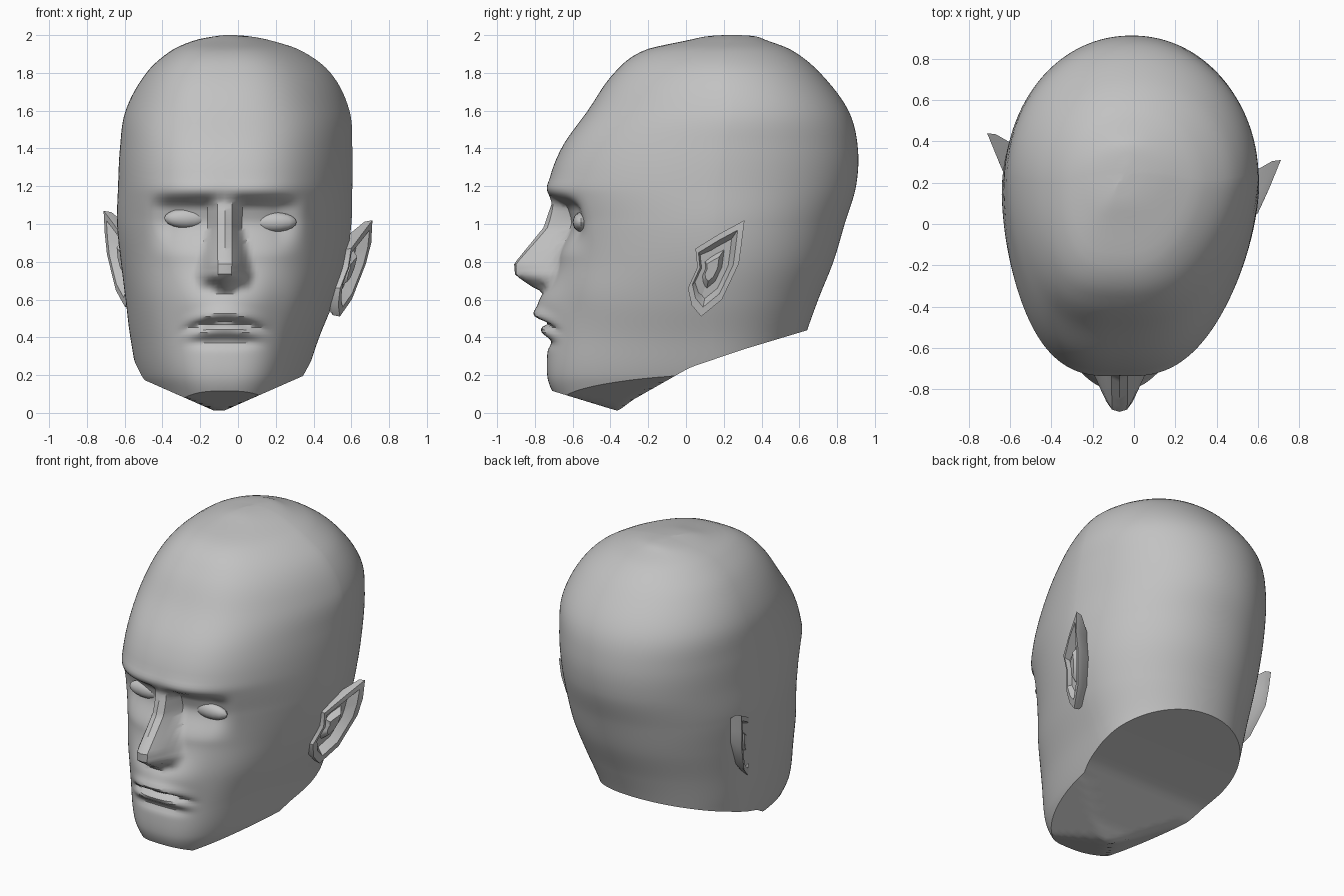
import bpy, bmesh, math

cube = bpy.data.objects.get("Cube")
if cube:
    bpy.data.objects.remove(cube)

grey = bpy.data.materials.new("plain_grey")
grey.use_nodes = True
grey.diffuse_color = (0.54, 0.54, 0.54, 1)
grey.node_tree.nodes["Principled BSDF"].inputs["Base Color"].default_value = (0.54, 0.54, 0.54, 1)

# Skull sections: height, right edge, left edge, front, back
SECTIONS = [
    (0.0, -.44, .28, -.62, .50), (.1, -.48, .31, -.70, .55), (.2, -.53, .36, -.735, .58),
    (.4, -.57, .43, -.73, .63), (.6, -.595, .51, -.73, .70), (.8, -.62, .57, -.68, .78),
    (1.0, -.64, .60, -.68, .84), (1.2, -.635, .605, -.725, .90), (1.4, -.625, .605, -.66, .91),
    (1.6, -.595, .59, -.52, .86), (1.8, -.485, .49, -.38, .71), (1.92, -.35, .33, -.22, .56),
    (1.975, -.22, .16, .02, .42), (1.995, -.11, .05, .12, .36), (2.0, -.05, -.02, .2, .28)]
# Nose ridge: height, depth, half width
NOSE = [(.63, -.74, .1), (.67, -.82, .15), (.73, -.905, .165), (.79, -.91, .15),
        (.98, -.755, .1), (1.14, -.70, .08)]
# Neck cut: depth, height
NECK = [(-.72, .12), (-.36, .01), (-.28, .07), (.02, .24), (.3, .335), (.7, .455)]
COLUMNS, ACROSS = 200, 12
FACE_X = -.07


def lookup(table, key, smooth=False):
    """Interpolate the rows of a table, linearly or with a soft curve."""
    key = min(max(key, table[0][0]), table[-1][0])
    i = next(n for n in range(len(table) - 1) if key <= table[n + 1][0])
    a, b = table[i], table[i + 1]
    span = b[0] - a[0]
    t = (key - a[0]) / span
    before, after = table[max(i - 1, 0)], table[min(i + 2, len(table) - 1)]
    out = []
    for k in range(1, len(a)):
        if smooth:
            m0 = (b[k] - before[k]) / (b[0] - before[0]) * span
            m1 = (after[k] - a[k]) / (after[0] - a[0]) * span
            d = b[k] - a[k]
            out.append(a[k] + t * (m0 + t * (3 * d - 2 * m0 - m1 + t * (m0 + m1 - 2 * d))))
        else:
            out.append(a[k] + t * (b[k] - a[k]))
    return out


def bump(value, centre, width):
    return math.exp(-((value - centre) / width) ** 2)


def ramp(value):
    value = min(max(value, 0), 1)
    return value * value * (3 - 2 * value)


def skull_point(angle, z):
    right, left, front, back = lookup(SECTIONS, z, True)
    s, c = math.sin(angle), math.cos(angle)
    power = .8 if c > 0 else .97
    middle = (left + right) / 2
    widest = max(.14, front + (back - front) * .54)
    reach = widest - front if c > 0 else back - widest
    # flattened planes from temple to cheek
    taper = 1 - .18 * max(c, 0) * abs(s)
    x = middle + (left - right) / 2 * math.copysign(abs(s) ** power, s) * taper
    x += (FACE_X - middle) * max(c, 0)
    y = widest - reach * math.copysign(abs(c) ** power, c)
    return x, y


def face_depth(x, y, z):
    """Push the front surface into brows, sockets, nose, lips and chin."""
    u = abs(x - FACE_X)
    # brow ledge and eye sockets
    y -= .015 * bump(z, 1.19, .04) * bump(u, .15, .25)
    socket = ramp(u / .1) * ramp((.43 - u) / .16)
    y += .075 * socket * ramp((1.17 - z) / .09) * ramp((z - .82) / .2)
    # cheek hollow and muzzle
    y += .02 * bump(u, .3, .1) * bump(z, .58, .15)
    y -= .05 * bump(u, 0, .17) * bump(z, .57, .1)
    # lips, mouth line, chin crease
    mouth = ramp((.27 - u) / .2)
    lip = z + .8 * u * u
    y -= .035 * mouth * bump(lip, .52, .035)
    y -= .03 * mouth * bump(lip, .435, .035)
    y += .04 * mouth * bump(lip, .477, .016)
    y += .02 * mouth * bump(z, .375, .03)
    # nose
    if NOSE[0][0] < z < NOSE[-1][0]:
        ridge, half = lookup(NOSE, z)
        y += min(ridge - y, 0) * ramp(1.15 * (1 - u / half))
    # nostrils
    y += .04 * bump(u, .065, .03) * bump(z, .675, .025)
    return y


def neck_height(x, y):
    return max(lookup(NECK, y)[0], .44 * abs(x + .1))


def finish(name, bm):
    bmesh.ops.remove_doubles(bm, verts=bm.verts, dist=.0005)
    bmesh.ops.recalc_face_normals(bm, faces=bm.faces)
    mesh = bpy.data.meshes.new(name)
    bm.to_mesh(mesh)
    bm.free()
    mesh.materials.append(grey)
    obj = bpy.data.objects.new(name, mesh)
    bpy.context.collection.objects.link(obj)
    bpy.ops.object.select_all(action='DESELECT')
    obj.select_set(True)
    bpy.context.view_layer.objects.active = obj
    bpy.ops.object.shade_smooth_by_angle(angle=math.radians(35))


def skin(bm, rows, closed):
    count = len(rows[0])
    for low, high in zip(rows, rows[1:]):
        for j in range(count if closed else count - 1):
            k = (j + 1) % count
            corners = list(dict.fromkeys([low[j], low[k], high[k], high[j]]))
            if len(corners) > 2:
                bm.faces.new(corners)


def build_head():
    bm = bmesh.new()
    levels = [i * .0175 for i in range(72)]
    start = levels[-1]
    levels += [start + (2 - start) * math.sin(i / 32 * math.pi / 2) for i in range(1, 33)]
    angles = [2 * math.pi * j / COLUMNS for j in range(COLUMNS)]
    # where each column meets the neck cut
    ends = []
    for a in angles:
        z = .25
        for _ in range(25):
            z = (z + neck_height(*skull_point(a, z))) / 2
        ends.append(z)
    rows = []
    for level in levels:
        row = []
        for a, end in zip(angles, ends):
            z = level if level > .6 else end + level / .6 * (.6 - end)
            x, y = skull_point(a, z)
            if math.cos(a) > .2 and z < 1.35:
                y = face_depth(x, y, z)
            row.append(bm.verts.new((x, y, z)))
        rows.append(row)
    skin(bm, rows, True)
    bm.faces.new(rows[-1])
    # underside of jaw and neck
    cap = []
    for j in range(COLUMNS // 2 + 1):
        a, b = rows[0][j], rows[0][-j]
        row = [a]
        for k in range(1, ACROSS):
            p = a.co.lerp(b.co, k / ACROSS)
            row.append(a if a == b else bm.verts.new((p.x, p.y, neck_height(p.x, p.y))))
        cap.append(row + [b])
    skin(bm, cap, False)
    finish("head", bm)


# Ear rim: depth, height
EAR = [(.05, .87), (.18, .95), (.31, 1.02), (.295, .9), (.28, .79), (.19, .6),
       (.08, .51), (.03, .57), (.01, .66), (.06, .77)]


def build_ear(name, side, back, up, lean):
    bm = bmesh.new()
    # root, rim, inner rim, hollow, inner fold: size and outward offset
    rows = []
    for size, out in ((.6, -.13), (.97, -.04), (1, 0), (.8, 0), (.62, -.05), (.4, -.05), (.25, -.01)):
        row = []
        for y, z in EAR:
            y, z = .13 + (y - .13) * size, .76 + (z - .76) * size
            x = .605 + .41 * (y - .05) + lean * min(0, z - .9) + out
            row.append(bm.verts.new((side * x, y + back, z + up)))
        rows.append(row)
    skin(bm, rows, True)
    bm.faces.new(rows[0])
    bm.faces.new(rows[-1])
    finish(name, bm)


def build_eye(name, x, y, z):
    bm = bmesh.new()
    bmesh.ops.create_uvsphere(bm, u_segments=16, v_segments=10, radius=1)
    for v in bm.verts:
        v.co = (x + v.co.x * .12, y + v.co.y * .045, z + v.co.z * .052)
    finish(name, bm)


build_head()
build_ear("left_ear", 1, 0, 0, .2)
build_ear("right_ear", -1, .13, .05, .05)
build_eye("left_eye", .19, -.555, 1.01)
build_eye("right_eye", -.27, -.57, 1.03)
